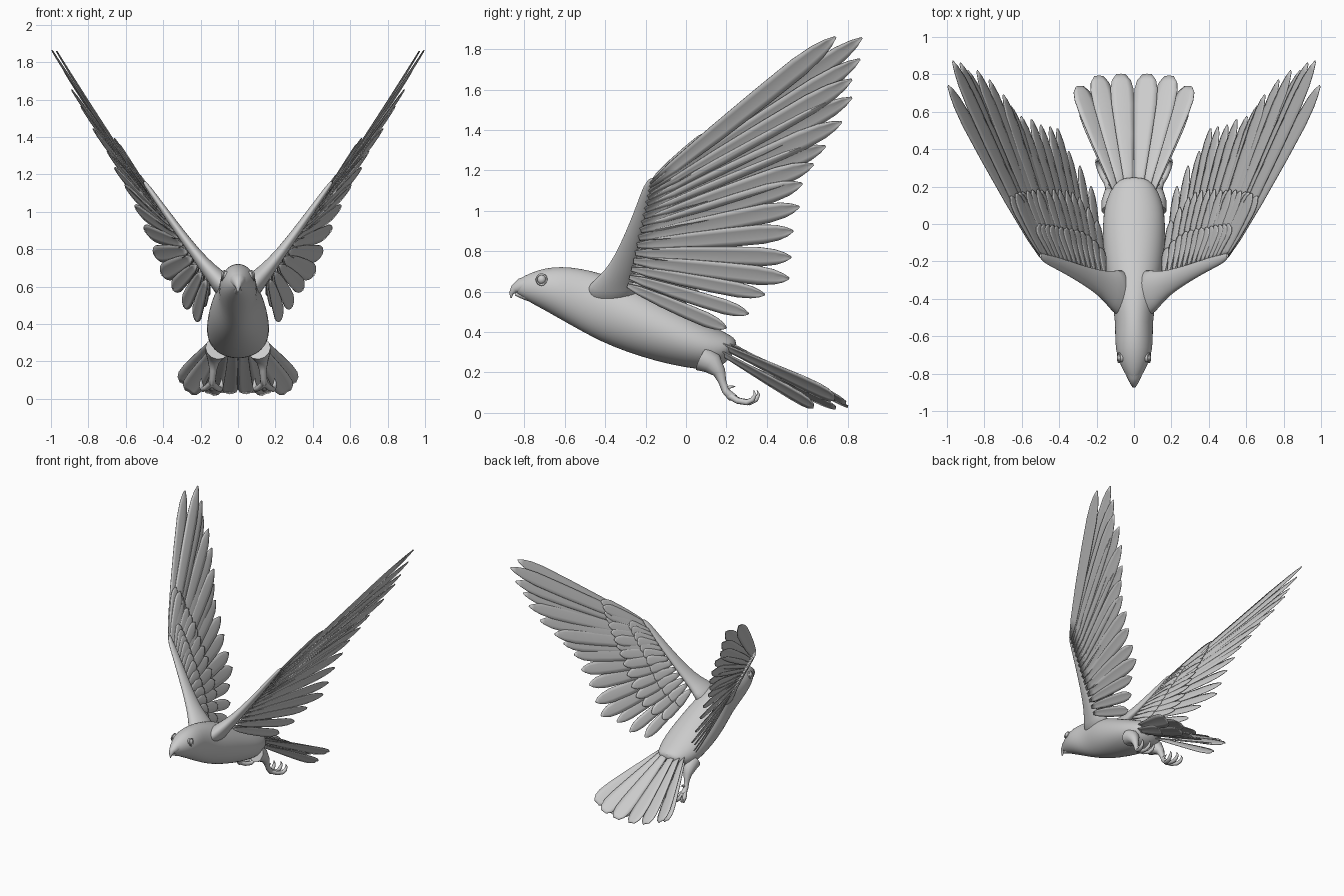
import bpy, bmesh, math
from mathutils import Vector as V

if "Cube" in bpy.data.objects:
    bpy.data.objects.remove(bpy.data.objects["Cube"])


def finish(bm, name, mirror=True, thick=0.0, subdiv=0, angle=50):
    bmesh.ops.recalc_face_normals(bm, faces=bm.faces)
    me = bpy.data.meshes.new(name)
    bm.to_mesh(me)
    bm.free()
    ob = bpy.data.objects.new(name, me)
    bpy.context.collection.objects.link(ob)
    if subdiv:
        ob.modifiers.new("smooth", 'SUBSURF').levels = subdiv
        ob.modifiers["smooth"].render_levels = subdiv
    if thick:
        m = ob.modifiers.new("thickness", 'SOLIDIFY')
        m.thickness, m.offset = thick, 0
    if mirror:
        m = ob.modifiers.new("mirror", 'MIRROR')
        m.use_mirror_merge = False
    bpy.ops.object.select_all(action='DESELECT')
    ob.select_set(True)
    bpy.context.view_layer.objects.active = ob
    bpy.ops.object.shade_smooth_by_angle(angle=math.radians(angle))
    return ob


def loft(bm, sections, n=16):
    """Skin ellipse sections given as (centre, axis_a, axis_b)."""
    rings = []
    for c, a, b in sections:
        rings.append([bm.verts.new(c + a * math.cos(2 * math.pi * k / n)
                                   + b * math.sin(2 * math.pi * k / n)) for k in range(n)])
    for r, q in zip(rings, rings[1:]):
        for k in range(n):
            bm.faces.new((r[k], r[(k + 1) % n], q[(k + 1) % n], q[k]))
    bm.faces.new(rings[0])
    bm.faces.new(rings[-1])


def tube(bm, pts, n=10):
    """Tapered tube through (x, y, z, radius) points lying roughly in a y-z plane."""
    ps = [V(p[:3]) for p in pts]
    secs = []
    for i, p in enumerate(ps):
        t = (ps[min(i + 1, len(ps) - 1)] - ps[max(i - 1, 0)]).normalized()
        b = t.cross(V((1, 0, 0))).normalized()
        a = b.cross(t).normalized()
        secs.append((p, a * pts[i][3], b * pts[i][3]))
    loft(bm, secs, n)


POINTED = [(0, .25), (.12, .6), (.35, .85), (.6, .98), (.8, 1), (.9, .8), (.96, .48), (1, .1)]
BLUNT = [(0, .3), (.2, .5), (.5, .8), (.75, 1), (.88, 1), (.95, .82), (1, .4)]


def feather(bm, base, tip, half, span, prof, twist=0.0, bow=0.0, lift=0.0):
    d = tip - base
    w = (span - d * (span.dot(d) / d.length_squared)).normalized()
    n = w.cross(d).normalized()
    w = w * math.cos(twist) + n * math.sin(twist)
    rows = []
    for t, f in prof:
        c = base + d * t + n * (lift + bow * math.sin(math.pi * t))
        rows.append([bm.verts.new(c + w * half * f * k + n * half * .08 * (1 - abs(k)))
                     for k in (-1, -.5, 0, .5, 1)])
    for r, q in zip(rows, rows[1:]):
        for k in range(4):
            bm.faces.new((r[k], r[k + 1], q[k + 1], q[k]))


# body and head: y, half width, top z, bottom z
bm = bmesh.new()
prof = [(-.845, .018, .645, .595), (-.82, .036, .667, .578), (-.77, .066, .694, .545),
        (-.70, .094, .717, .508), (-.62, .103, .726, .462), (-.52, .1, .716, .405),
        (-.42, .118, .692, .352), (-.30, .148, .648, .302), (-.15, .165, .575, .255),
        (0, .17, .50, .222), (.10, .158, .447, .212), (.17, .132, .41, .225),
        (.22, .1, .385, .27), (.25, .05, .36, .32)]
loft(bm, [(V((0, y, (t + b) / 2)), V((w, 0, 0)), V((0, 0, (t - b) / 2)))
          for y, w, t, b in prof], 24)
finish(bm, "body", mirror=False, subdiv=1)

# hooked beak
bm = bmesh.new()
tube(bm, [(0, -.77, .63, .055), (0, -.82, .627, .038), (0, -.85, .613, .022),
          (0, -.865, .592, .011), (0, -.866, .568, .003)], 12)
finish(bm, "upper_beak", mirror=False)
bm = bmesh.new()
tube(bm, [(0, -.75, .585, .04), (0, -.80, .583, .024), (0, -.845, .588, .007)], 12)
finish(bm, "lower_beak", mirror=False)

# eyes with lids
bm = bmesh.new()
bmesh.ops.create_uvsphere(bm, u_segments=16, v_segments=10, radius=.024)
bmesh.ops.translate(bm, verts=bm.verts, vec=(.068, -.715, .66))
finish(bm, "eye")
bm = bmesh.new()
ring = []
for i in range(20):
    a = 2 * math.pi * i / 20
    out = V((-.25 * math.sin(a), .95 * math.cos(a), math.sin(a)))
    c = V((.08, -.715, .66)) + out * .026
    ring.append([bm.verts.new(c + out * .005 * math.cos(k * math.pi / 3)
                              + V((.005 * math.sin(k * math.pi / 3), 0, 0))) for k in range(6)])
for i in range(20):
    for k in range(6):
        j, l = (i + 1) % 20, (k + 1) % 6
        bm.faces.new((ring[i][k], ring[j][k], ring[j][l], ring[i][l]))
finish(bm, "eyelid")

# wing arm: flattened limb from shoulder to wrist
bm = bmesh.new()
thin = V((.82, 0, -.57))
loft(bm, [(V((x, y, z)), V((0, w, 0)), thin * t) for x, y, z, w, t in [
    (.04, -.38, .56, .15, .07), (.10, -.365, .635, .115, .055), (.155, -.33, .69, .08, .042),
    (.225, -.295, .775, .06, .03), (.31, -.255, .89, .045, .024),
    (.41, -.21, 1.03, .034, .018), (.48, -.185, 1.13, .025, .014), (.505, -.165, 1.165, .01, .008)]])
finish(bm, "wing_arm", subdiv=1)

# flight feathers, wing tip to body
tips = [(.995, .74, 1.86), (.97, .87, 1.855), (.93, .86, 1.75), (.89, .82, 1.65),
        (.84, .82, 1.56), (.775, .77, 1.44), (.70, .69, 1.32), (.66, .63, 1.23),
        (.605, .575, 1.135), (.55, .56, 1.02), (.50, .53, .90), (.45, .52, .77),
        (.41, .51, .665), (.35, .39, .585), (.29, .31, .49), (.23, .2, .42)]
A, B, span = V((.5, -.17, 1.13)), V((.17, -.29, .63)), V((.55, 0, .83))
flight, coverts, small = bmesh.new(), bmesh.new(), bmesh.new()
for i, t in enumerate(tips):
    f = (i / 15) ** 1.25
    base, tip = A.lerp(B, f), V(t)
    half = .053 if i < 13 else .042
    feather(flight, base, tip, half, span, POINTED, twist=.1, bow=-.004)
    # coverts on the upper face
    d = (tip - base).normalized()
    length = min(.44, (tip - base).length * .62)
    feather(coverts, base, base + d * length, .042, span, POINTED, twist=.12, lift=.012)
    if i > 2:
        feather(small, base, base + d * length * .5, .038, span, BLUNT, twist=.12, lift=.02)
finish(flight, "flight_feathers", thick=.004)
finish(coverts, "wing_coverts", thick=.004)
finish(small, "small_coverts", thick=.004)

# tail fan: upper and lower layers
bm = bmesh.new()
for bx, by, bz, x, y, z, h, tilt in [
        (.08, .14, .35, .29, .735, .075, .064, .6), (.055, .15, .365, .19, .79, .05, .062, .3),
        (.025, .16, .375, .07, .80, .03, .062, .1), (.09, .15, .31, .265, .63, .035, .055, .6),
        (.06, .15, .3, .15, .74, .025, .055, .3), (.025, .15, .31, .05, .73, .03, .05, .1)]:
    feather(bm, V((bx, by, bz)), V((x, y, z)), h, V((1, 0, tilt)), BLUNT, twist=.06)
finish(bm, "tail_feathers", thick=.005)

# legs with curled toes
bm = bmesh.new()
tube(bm, [(.11, .08, .27, .065), (.12, .13, .245, .055), (.13, .165, .2, .032),
          (.133, .18, .155, .02), (.137, .195, .11, .018), (.14, .225, .08, .022),
          (.14, .25, .075, .012)], 12)
finish(bm, "leg")
bm = bmesh.new()
for dx, l in ((-.05, .92), (0, 1.05), (.055, .92)):
    tube(bm, [(.14 + dx * u, .215 + l * v, z, r) for u, v, z, r in [
        (0, 0, .085, .018), (.5, .045, .06, .016), (.85, .095, .052, .015),
        (1, .125, .066, .013), (1.05, .138, .09, .008), (1, .13, .112, .002)]])
tube(bm, [(.14, .215, .09, .016), (.13, .2, .108, .013), (.125, .215, .128, .009),
          (.125, .245, .132, .002)])
finish(bm, "toes")
